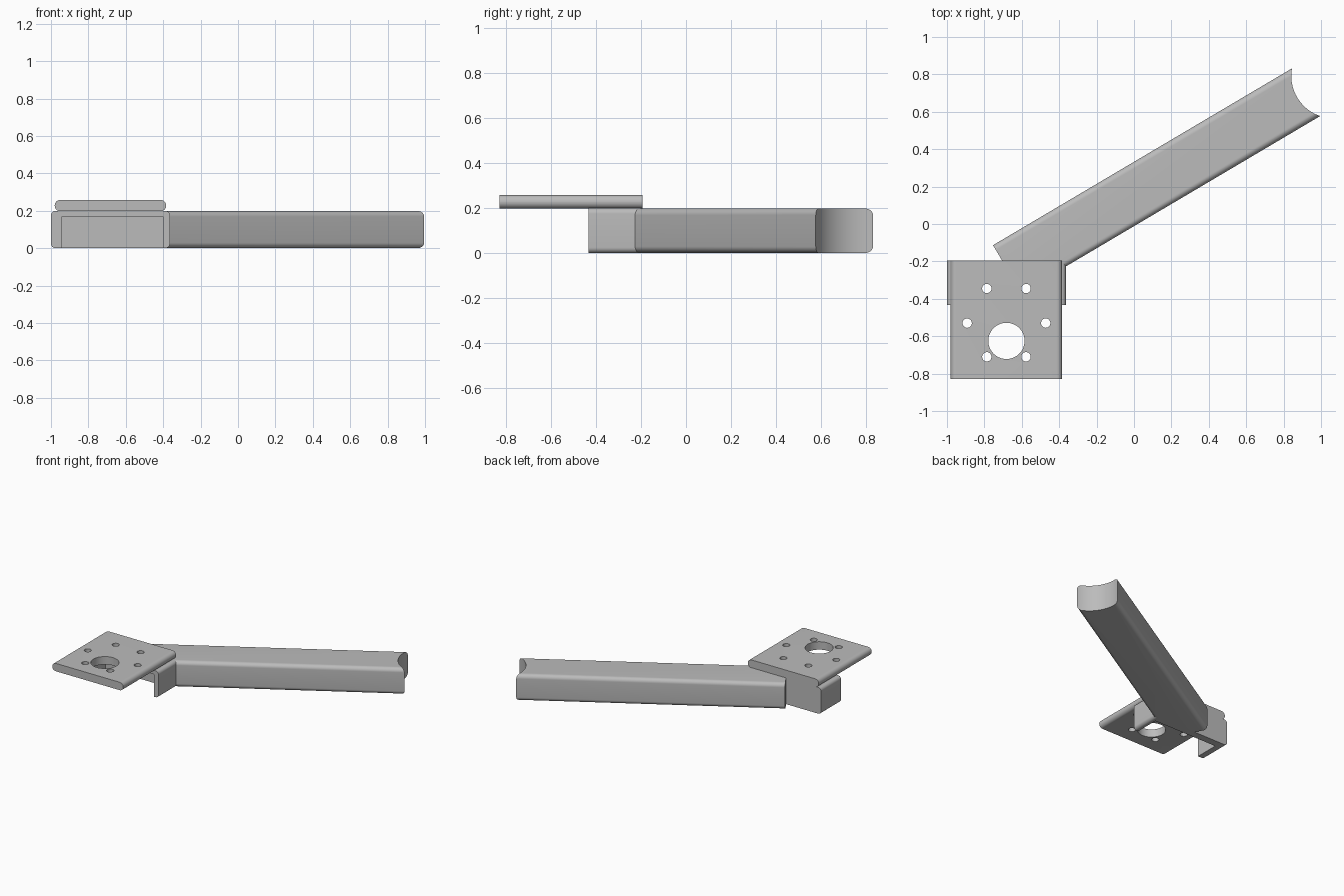
import bpy, bmesh
from math import sin, cos, pi, radians, hypot
from mathutils import Matrix

cube = bpy.data.objects.get("Cube")
if cube:
    bpy.data.objects.remove(cube, do_unlink=True)

grey = bpy.data.materials.new("plain grey")
grey.use_nodes = True
grey.diffuse_color = (0.5, 0.5, 0.5, 1)
grey.node_tree.nodes["Principled BSDF"].inputs["Base Color"].default_value = (0.5, 0.5, 0.5, 1)


def make_object(name, bm):
    bmesh.ops.recalc_face_normals(bm, faces=bm.faces)
    mesh = bpy.data.meshes.new(name)
    bm.to_mesh(mesh)
    bm.free()
    mesh.materials.append(grey)
    obj = bpy.data.objects.new(name, mesh)
    bpy.context.collection.objects.link(obj)
    return obj


def rounded_bar(name, a0, a1, z0, z1, start, end, radius, steps=8):
    """Rounded rectangle in x and z, extruded along y."""
    bm = bmesh.new()
    corners = [(a1 - radius, z1 - radius), (a0 + radius, z1 - radius),
               (a0 + radius, z0 + radius), (a1 - radius, z0 + radius)]
    ring = []
    for q, (cx, cz) in enumerate(corners):
        for i in range(steps + 1):
            t = (q + i / steps) * pi / 2
            ring.append(bm.verts.new((cx + radius * cos(t), start, cz + radius * sin(t))))
    face = bm.faces.new(ring)
    moved = bmesh.ops.extrude_face_region(bm, geom=[face])["geom"]
    bmesh.ops.translate(bm, vec=(0, end - start, 0),
                        verts=[g for g in moved if isinstance(g, bmesh.types.BMVert)])
    bmesh.ops.remove_doubles(bm, verts=bm.verts, dist=1e-5)
    return make_object(name, bm)


def box(name, x0, x1, y0, y1, z0, z1):
    bm = bmesh.new()
    bmesh.ops.create_cube(bm, size=1, matrix=Matrix.Translation(
        ((x0 + x1) / 2, (y0 + y1) / 2, (z0 + z1) / 2)) @ Matrix.Diagonal((x1 - x0, y1 - y0, z1 - z0, 1)))
    return make_object(name, bm)


def drills(name, holes):
    """Upright cylinders given as (x, y, radius, sides)."""
    bm = bmesh.new()
    for x, y, r, sides in holes:
        bmesh.ops.create_cone(bm, cap_ends=True, segments=sides, radius1=r, radius2=r,
                              depth=1, matrix=Matrix.Translation((x, y, 0.1)))
    return make_object(name, bm)


def cut(obj, cutter):
    cutter.hide_render = True
    mod = obj.modifiers.new("cut", "BOOLEAN")
    mod.operation = "DIFFERENCE"
    mod.object = cutter
    bpy.context.view_layer.objects.active = obj
    bpy.ops.object.modifier_apply(modifier=mod.name)
    bpy.data.objects.remove(cutter, do_unlink=True)


def smooth(obj):
    bpy.ops.object.select_all(action="DESELECT")
    obj.select_set(True)
    bpy.context.view_layer.objects.active = obj
    bpy.ops.object.shade_smooth_by_angle(angle=radians(30))


# Mounting holes: one large bore and six screw holes, mirrored about the middle
mid = -0.682
holes = [(mid, -0.625, 0.097, 48)]
for dx, y in [(0.105, -0.345), (0.21, -0.53), (0.105, -0.71)]:
    holes += [(mid + side * dx, y, 0.025, 24) for side in (-1, 1)]

# Mounting plate with round side edges
plate = rounded_bar("mounting_plate", -0.98, -0.384, 0.198, 0.258, -0.83, -0.194, 0.0295)
cut(plate, drills("plate_drills", holes))

# Bracket under the plate, open to the front and below
bracket = rounded_bar("bracket", -1, -0.364, 0, 0.2, -0.434, -0.194, 0.025)
cut(bracket, box("pocket", -0.94, -0.402, -0.6, -0.25, -0.1, 0.17))
cut(bracket, drills("bracket_drills", holes))

# Slanted arm, its far end hollowed to sit against a round tube
angle, half, length, depth = radians(30.6), 0.148, 1.857, 0.055
end_x, end_y = 0.92, 0.7045
arm = rounded_bar("arm", -half, half, 0, 0.199, -length, 0, 0.03)
arm.data.transform(Matrix.Translation((end_x, end_y, 0)) @ Matrix.Rotation(angle - pi / 2, 4, "Z"))
radius = (half ** 2 + depth ** 2) / (2 * depth)
reach = radius - depth
cut(arm, drills("tube_cutter", [(end_x + reach * cos(angle), end_y + reach * sin(angle), radius, 96)]))
cut(arm, box("trim", -1.2, 0, -1, -0.235, -0.5, 0.5))

for part in (plate, bracket, arm):
    smooth(part)
